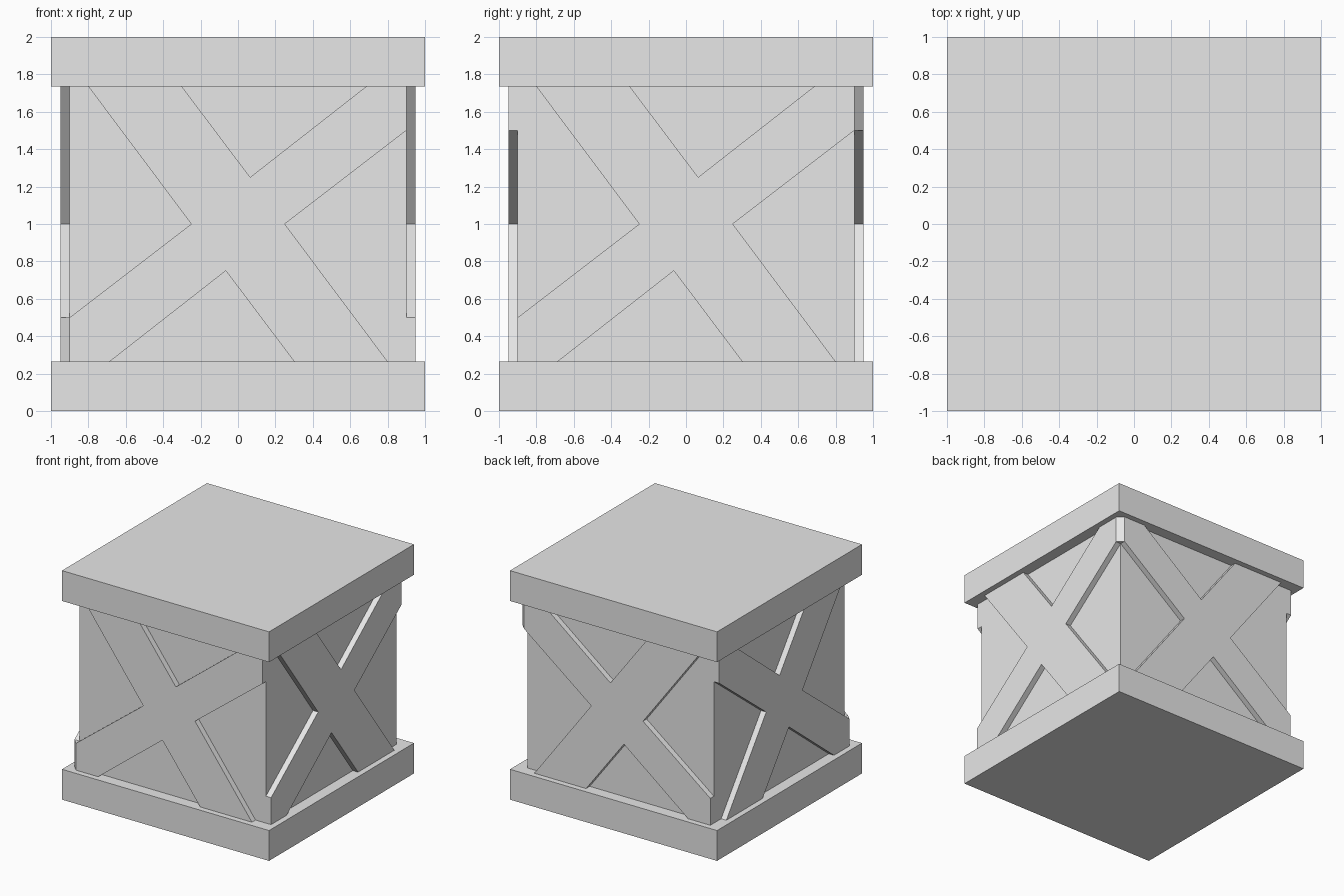
import bpy
import bmesh
from mathutils import Matrix, Vector

if "Cube" in bpy.data.objects:
    bpy.data.objects.remove(bpy.data.objects["Cube"], do_unlink=True)

GREY = (0.8, 0.8, 0.8, 1)
mat = bpy.data.materials.new("light_grey")
mat.use_nodes = True
mat.diffuse_color = GREY
mat.node_tree.nodes["Principled BSDF"].inputs["Base Color"].default_value = GREY

CORE, FACE, HALF = 0.9, 0.95, 0.735   # core half width, brace face, half height between slabs
CENTRE = Vector((0, 0, 1))


def prism(name, outline, offset):
    """Extrude a closed outline of points along an offset."""
    bm = bmesh.new()
    face = bm.faces.new([bm.verts.new(Vector(p) + CENTRE) for p in outline])
    ext = bmesh.ops.extrude_face_region(bm, geom=[face], use_keep_orig=True)
    moved = [g for g in ext["geom"] if isinstance(g, bmesh.types.BMVert)]
    bmesh.ops.translate(bm, verts=moved, vec=Vector(offset))
    bmesh.ops.recalc_face_normals(bm, faces=bm.faces)
    mesh = bpy.data.meshes.new(name)
    bm.to_mesh(mesh)
    bm.free()
    mesh.materials.append(mat)
    obj = bpy.data.objects.new(name, mesh)
    bpy.context.collection.objects.link(obj)
    return obj


def block(name, r, z0, z1):
    corners = [(-r, -r, z0), (r, -r, z0), (r, r, z0), (-r, r, z0)]
    return prism(name, corners, (0, 0, z1 - z0))


# Core and the two square slabs
block("core", CORE, -HALF, HALF)
block("bottom_slab", 1, -1, -HALF)
block("top_slab", 1, HALF, 1)

# Cross brace outline: one half, then the same half turned by 180 degrees
half = [(-CORE, -0.5), (-CORE, -HALF), (-0.685, -HALF), (-0.065, -0.25),
        (0.3, -HALF), (0.8, -HALF), (0.25, 0)]
cross = half + [(-u, -v) for u, v in half]

# Braces on all four sides
thick = FACE - CORE
for s, name in ((-1, "front"), (1, "back")):
    prism(name + "_cross_brace", [(u, s * CORE, v) for u, v in cross], (0, s * thick, 0))
for s, name in ((1, "left"), (-1, "right")):
    prism(name + "_cross_brace", [(s * CORE, u, v) for u, v in cross], (s * thick, 0, 0))

# Chamfered corner pieces where neighbouring braces meet
for s, name in ((-1, "low_corner_joint"), (1, "high_corner_joint")):
    tri = [(CORE, CORE), (FACE, CORE), (CORE, FACE)]
    prism(name, [(s * x, s * y, s * 0.5) for x, y in tri], (0, 0, s * (HALF - 0.5)))
